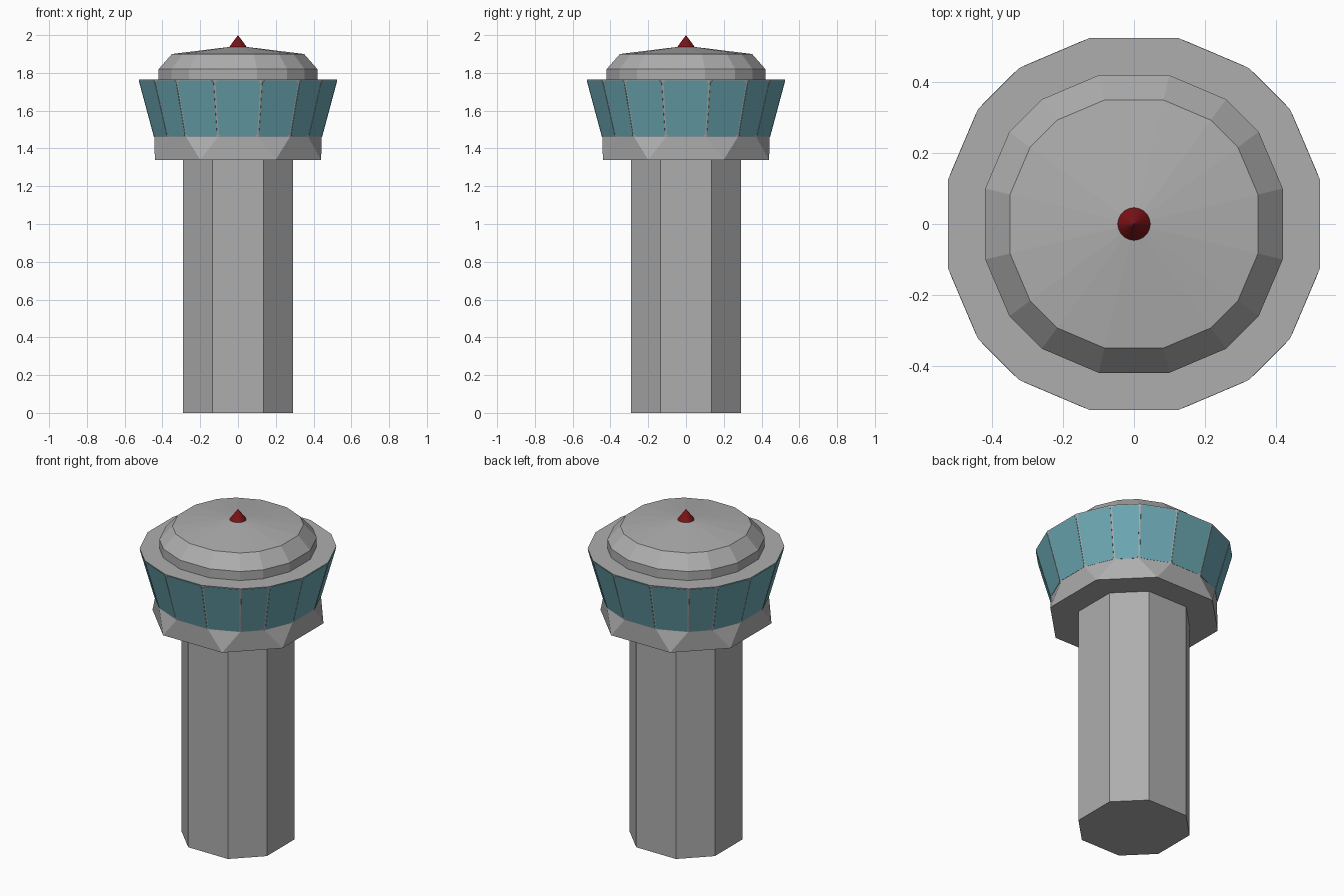
import bpy, bmesh, math
from mathutils import Vector

if "Cube" in bpy.data.objects:
    bpy.data.objects.remove(bpy.data.objects["Cube"])


def material(name, rgb):
    m = bpy.data.materials.new(name)
    m.diffuse_color = (*rgb, 1)
    m.use_nodes = True
    m.node_tree.nodes["Principled BSDF"].inputs["Base Color"].default_value = m.diffuse_color
    return m


CONCRETE = material("concrete grey", (0.42, 0.42, 0.42))
GLASS = material("teal glass", (0.15, 0.39, 0.45))
RED = material("beacon red", (0.20, 0.006, 0.008))


def symmetric(points, z):
    """Turn first-quadrant-corner points into a full ring by 90 degree steps."""
    ring = []
    for q in range(4):
        c, s = round(math.cos(q * math.pi / 2)), round(math.sin(q * math.pi / 2))
        ring += [Vector((c * x - s * y, s * x + c * y, z)) for x, y in points]
    return ring


def oct_ring(a, h, z):
    return symmetric([(a, h), (h, a)], z)


def ring16(a, z):
    k = a / 0.525
    pts = [(0.525, 0.125), (0.44, 0.325), (0.325, 0.44), (0.125, 0.525)]
    return symmetric([(x * k, y * k) for x, y in pts], z)


def finish(name, bm, mat):
    bmesh.ops.recalc_face_normals(bm, faces=bm.faces)
    me = bpy.data.meshes.new(name)
    bm.to_mesh(me)
    bm.free()
    me.materials.append(mat)
    ob = bpy.data.objects.new(name, me)
    bpy.context.collection.objects.link(ob)
    return ob


def loft(name, rings, mat, apex=None):
    bm = bmesh.new()
    vs = [[bm.verts.new(p) for p in r] for r in rings]
    n = len(rings[0])
    for lo, hi in zip(vs, vs[1:]):
        for i in range(n):
            j = (i + 1) % n
            bm.faces.new((lo[i], lo[j], hi[j], hi[i]))
    bm.faces.new(vs[0][::-1])
    if apex is None:
        bm.faces.new(vs[-1])
    else:
        top = bm.verts.new((0, 0, apex))
        for i in range(n):
            bm.faces.new((vs[-1][i], vs[-1][(i + 1) % n], top))
    return finish(name, bm, mat)


# Octagonal shaft
loft("tower_shaft", [oct_ring(0.29, 0.135, 0), oct_ring(0.29, 0.135, 1.345)], CONCRETE)

# Collar: eight corners below, each fanning out to a side of the 16-gon above
bm = bmesh.new()
lo = [bm.verts.new(p) for p in oct_ring(0.44, 0.20, 1.34)]
hi = [bm.verts.new(p) for p in ring16(0.443, 1.46)]
for i in range(8):
    j = (i + 1) % 8
    bm.faces.new((lo[i], hi[2 * i + 1], hi[2 * i]))
    bm.faces.new((lo[i], lo[j], hi[2 * j], hi[2 * i + 1]))
bm.faces.new(lo[::-1])
bm.faces.new(hi)
finish("cab_collar", bm, CONCRETE)

# Flared cab
low, high = ring16(0.443, 1.46), ring16(0.525, 1.765)
loft("control_cab", [low, high], CONCRETE)

# Window panes: thin plates with clipped corners on every side of the cab
bm = bmesh.new()
for i in range(16):
    j = (i + 1) % 16
    a, b, c, d = low[i], low[j], high[j], high[i]
    out = (b - a).cross(d - a).normalized() * 0.002
    m, cut = 0.005, 0.012
    w, h = (c - d).length, (d - a).length
    outline = [(m + cut, m), (w - m - cut, m), (w - m, m + cut), (w - m, h - m - cut),
               (w - m - cut, h - m), (m + cut, h - m), (m, h - m - cut), (m, m + cut)]
    pts = [a.lerp(b, u / w).lerp(d.lerp(c, u / w), v / h) for u, v in outline]
    back = [bm.verts.new(p) for p in pts]
    front = [bm.verts.new(p + out) for p in pts]
    bm.faces.new(front)
    for k in range(8):
        n = (k + 1) % 8
        bm.faces.new((back[k], back[n], front[n], front[k]))
    bm.faces.new(back[::-1])
finish("cab_windows", bm, GLASS)

# Faceted roof
loft("cab_roof", [ring16(0.42, 1.76), ring16(0.42, 1.82), ring16(0.35, 1.90)],
     CONCRETE, apex=1.943)

# Beacon cone
bm = bmesh.new()
bmesh.ops.create_cone(bm, cap_ends=True, segments=20, radius1=0.048, radius2=0,
                      depth=0.065)
bmesh.ops.translate(bm, verts=bm.verts, vec=(0, 0, 1.9675))
finish("roof_beacon", bm, RED)
